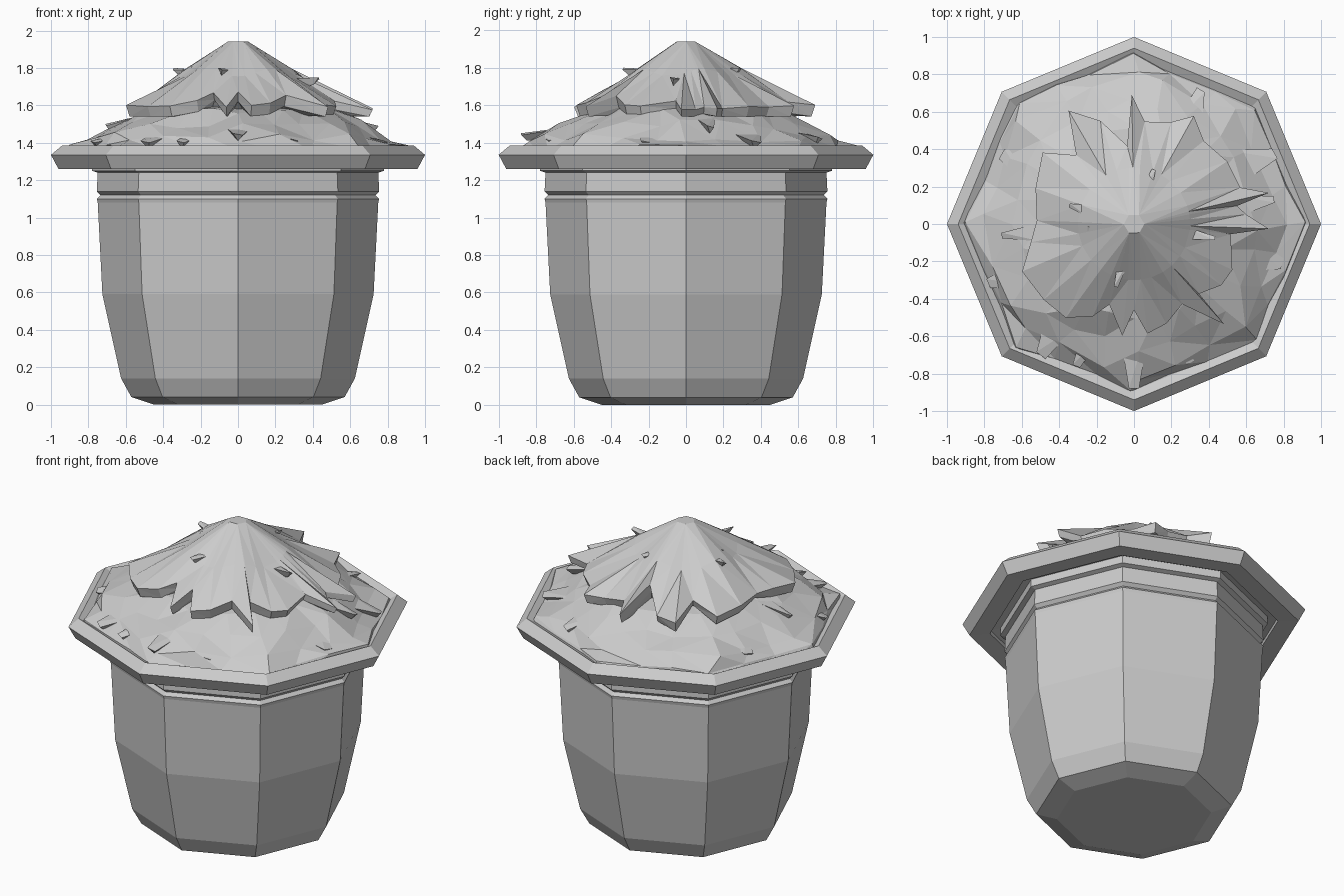
import bpy, bmesh, math, random

random.seed(7)
cube = bpy.data.objects.get("Cube")
if cube:
    bpy.data.objects.remove(cube, do_unlink=True)

grey = bpy.data.materials.new("plain grey")
grey.use_nodes = True
grey.diffuse_color = (0.6, 0.6, 0.6, 1)
grey.node_tree.nodes["Principled BSDF"].inputs["Base Color"].default_value = (0.6, 0.6, 0.6, 1)


def finish(name, bm):
    bmesh.ops.recalc_face_normals(bm, faces=bm.faces)
    mesh = bpy.data.meshes.new(name)
    bm.to_mesh(mesh)
    bm.free()
    mesh.materials.append(grey)
    obj = bpy.data.objects.new(name, mesh)
    bpy.context.collection.objects.link(obj)
    return obj


def polar(angle, r, z):
    return (r * math.cos(angle), r * math.sin(angle), z)


def loft(name, rings, closed=False, triangles=False):
    """Skin a stack of equal-length rings; cap the ends unless it is a closed band."""
    bm = bmesh.new()
    loops = [[bm.verts.new(p) for p in ring] for ring in rings]
    pairs = list(zip(loops, loops[1:]))
    if closed:
        pairs.append((loops[-1], loops[0]))
    else:
        bm.faces.new(loops[0])
        bm.faces.new(loops[-1])
    for a, b in pairs:
        for i in range(len(a)):
            j = (i + 1) % len(a)
            bm.faces.new((a[i], a[j], b[j], b[i]))
    if triangles:
        bmesh.ops.triangulate(bm, faces=bm.faces)
    return finish(name, bm)


def octagon(r, z):
    return [polar(i * math.pi / 4, r, z) for i in range(8)]


def octagon_scale(angle):
    return math.cos(math.pi / 8) / math.cos(angle % (math.pi / 4) - math.pi / 8)


def shard(name, degrees, start, end, z, width, lift=0.0, skew=0.0):
    """Pointed flake that starts inside the mound and sticks outward."""
    a = math.radians(degrees)
    c, s = math.cos(a), math.sin(a)

    def at(r, side, h):
        return (r * c - side * s, r * s + side * c, h)

    bm = bmesh.new()
    pts = [at(start, -width, z), at(start, width, z), at(start, 0, z - 0.07),
           at(end, skew - width * 0.3, z + lift), at(end, skew + width * 0.3, z + lift - 0.01),
           at(end - 0.03, skew, z + lift - 0.04)]
    for p in pts:
        bm.verts.new(p)
    bmesh.ops.convex_hull(bm, input=bm.verts)
    return finish(name, bm)


# Eight-sided pot with a groove below the lip
pot = [(0.45, 0), (0.57, 0.04), (0.625, 0.14), (0.725, 0.59), (0.75, 1.08),
       (0.755, 1.1), (0.735, 1.12), (0.755, 1.14), (0.75, 1.24), (0.78, 1.25), (0.78, 1.3)]
loft("pot", [octagon(r, z) for r, z in pot])

# Wide overhanging rim
rim = [(0.76, 1.3), (0.84, 1.29), (0.84, 1.265), (0.96, 1.26), (1.0, 1.335),
       (0.94, 1.385), (0.89, 1.36), (0.76, 1.36)]
loft("rim", [octagon(r, z) for r, z in rim], closed=True)

# Lower soil mound, roughened
rings = []
for r, z, rough in [(0.93, 1.31, 0), (0.9, 1.375, 0.02), (0.82, 1.43, 0.035),
                    (0.68, 1.5, 0.035), (0.5, 1.57, 0.02), (0.3, 1.6, 0)]:
    ring = []
    for i in range(24):
        a = i * math.tau / 24
        blend = octagon_scale(a) if r > 0.6 else 1
        ring.append(polar(a + random.uniform(-rough, rough) * 2,
                          r * blend + random.uniform(-rough, rough) * 0.8,
                          z + random.uniform(-rough, rough) * 0.8))
    rings.append(ring)
loft("lower_mound", rings, triangles=True)

# Upper mound with a torn, spiky hem: (angle in degrees, radius)
hem = [(5, 0.6), (10, 0.56), (13, 0.74), (19, 0.6), (34, 0.6), (50, 0.58), (61, 0.66),
       (70, 0.58), (84, 0.55), (91, 0.69), (95, 0.42), (108, 0.58), (120, 0.7),
       (130, 0.48), (142, 0.62), (160, 0.56), (178, 0.52), (190, 0.56), (203, 0.65),
       (220, 0.63), (234, 0.62), (246, 0.54), (253, 0.45), (264, 0.6), (270, 0.46),
       (277, 0.59), (288, 0.56), (301, 0.5), (313, 0.51), (309 + 3, 0.72), (325, 0.57),
       (335, 0.58), (354, 0.52), (358, 0.72)]
hem.sort()
top, middle, edge, under, base = [], [], [], [], []
for i, (deg, r) in enumerate(hem):
    a = math.radians(deg)
    z = 1.945 - 0.68 * (min(r, 0.58) - 0.05)
    corner = round(deg / 60) * math.pi / 3
    top.append(polar(corner + a * 0.01, 0.055, 1.94))
    middle.append(polar(a, 0.3, 1.775 + 0.02 * math.sin(a * 5)))
    edge.append(polar(a, r, z + random.uniform(-0.01, 0.02)))
    under.append(polar(a, r - 0.02, z - 0.045))
    base.append(polar(a, 0.36, 1.55))
loft("upper_mound", [base, under, edge, middle, top], triangles=True)

# Small flakes near the peak
for deg, start, end, z in [(70, 0.14, 0.31, 1.79), (186, 0.12, 0.25, 1.8),
                           (254, 0.17, 0.35, 1.79), (350, 0.26, 0.44, 1.74),
                           (164, 0.24, 0.36, 1.79)]:
    shard("peak_flake", deg, start, end, z, 0.035, 0.01)

# Larger clods around the lower mound
for deg, start, end, z, width, skew in [
        (270, 0.5, 0.88, 1.5, 0.09, 0), (232, 0.6, 0.86, 1.46, 0.1, 0.04),
        (185, 0.5, 0.71, 1.55, 0.05, 0), (10, 0.55, 0.76, 1.54, 0.06, 0),
        (30, 0.62, 0.84, 1.46, 0.1, -0.05), (345, 0.6, 0.82, 1.46, 0.1, 0),
        (320, 0.62, 0.84, 1.44, 0.08, 0.04), (60, 0.58, 0.8, 1.48, 0.08, 0.05),
        (150, 0.6, 0.8, 1.47, 0.1, 0.03), (205, 0.6, 0.84, 1.46, 0.09, -0.04),
        (290, 0.55, 0.8, 1.47, 0.07, 0.03), (250, 0.55, 0.82, 1.46, 0.07, -0.03)]:
    shard("soil_clod", deg, start, end, z, width, -0.05, skew)
